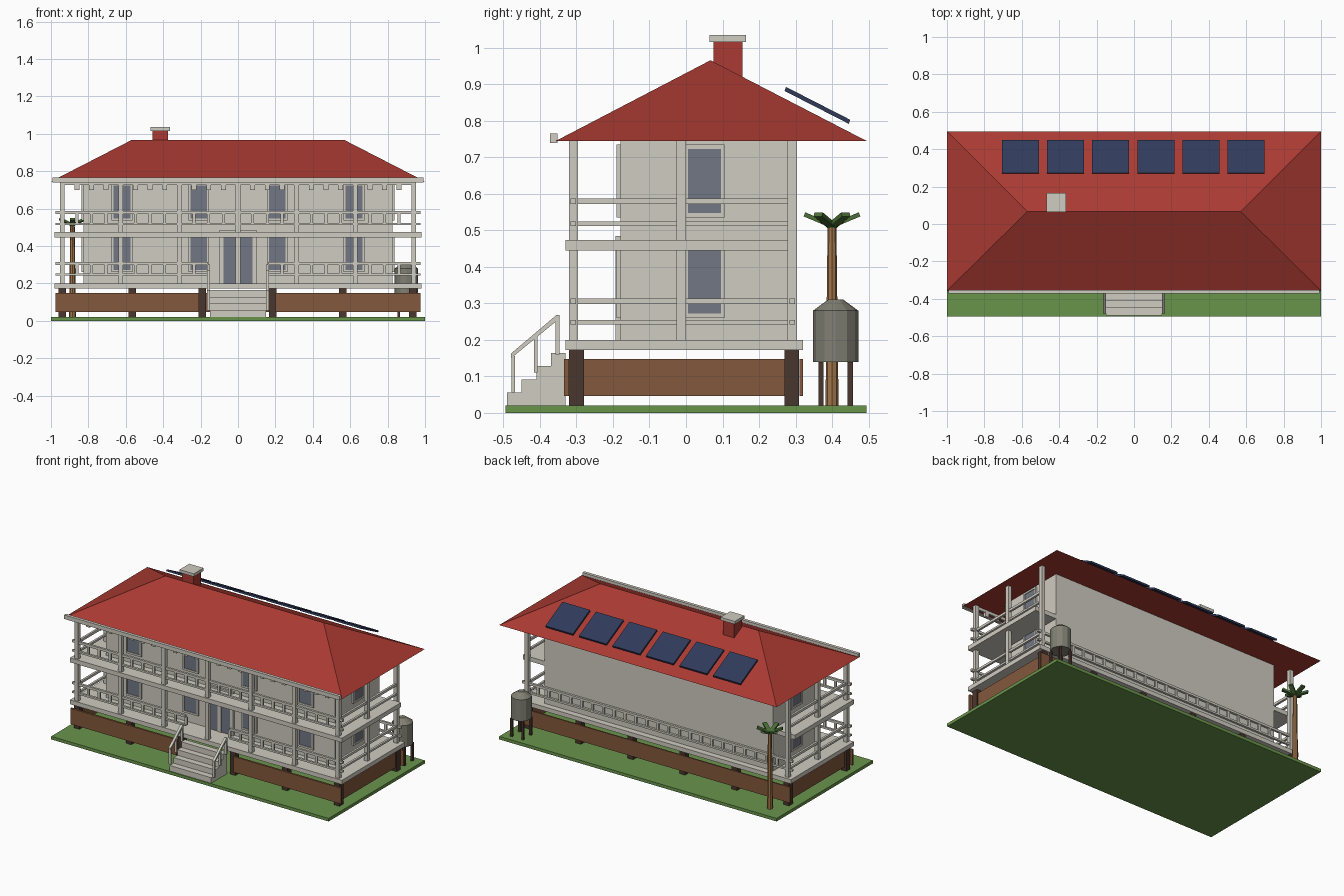
import bpy, bmesh, math
from mathutils import Matrix, Vector

if "Cube" in bpy.data.objects:
    bpy.data.objects.remove(bpy.data.objects["Cube"])


def mat(name, rgb):
    m = bpy.data.materials.new(name)
    lin = [(c / 255 / 12.92) if c < 10 else ((c / 255 + 0.055) / 1.055) ** 2.4 for c in rgb]
    m.diffuse_color = (*lin, 1)
    m.use_nodes = True
    m.node_tree.nodes["Principled BSDF"].inputs["Base Color"].default_value = m.diffuse_color
    return m


CREAM = mat("cream paint", (208, 204, 193))
RED = mat("roof red", (170, 58, 50))
GRASS = mat("grass green", (105, 148, 75))
BROWN = mat("skirt brown", (132, 88, 60))
DARK = mat("dark timber", (74, 54, 46))
GLASS = mat("window glass", (114, 119, 132))
NAVY = mat("solar navy", (48, 58, 90))
TRUNK = mat("palm trunk tan", (163, 118, 74))
LEAF = mat("palm leaf green", (75, 112, 55))
GREY = mat("tank grey", (130, 128, 115))


def finish(name, bm, material):
    bmesh.ops.recalc_face_normals(bm, faces=bm.faces)
    me = bpy.data.meshes.new(name)
    bm.to_mesh(me)
    bm.free()
    me.materials.append(material)
    ob = bpy.data.objects.new(name, me)
    bpy.context.collection.objects.link(ob)
    return ob


def boxes(name, material, items):
    """One object from boxes given as (x0, x1, y0, y1, z0, z1)."""
    bm = bmesh.new()
    for x0, x1, y0, y1, z0, z1 in items:
        m = Matrix.Translation(((x0 + x1) / 2, (y0 + y1) / 2, (z0 + z1) / 2))
        bmesh.ops.create_cube(bm, size=1, matrix=m @ Matrix.Diagonal((x1 - x0, y1 - y0, z1 - z0, 1)))
    return finish(name, bm, material)


def prism(name, material, profile, spans):
    """Extrude a (y, z) profile along x over each span."""
    bm = bmesh.new()
    for x0, x1 in spans:
        f = bm.faces.new([bm.verts.new((x0, y, z)) for y, z in profile])
        g = bmesh.ops.extrude_face_region(bm, geom=[f])["geom"]
        bmesh.ops.translate(bm, vec=(x1 - x0, 0, 0), verts=[v for v in g if isinstance(v, bmesh.types.BMVert)])
    return finish(name, bm, material)


def cone(name, material, x, y, z0, z1, r0, r1, n):
    bm = bmesh.new()
    bmesh.ops.create_cone(bm, cap_ends=True, segments=n, radius1=r0, radius2=r1, depth=z1 - z0,
                          matrix=Matrix.Translation((x, y, (z0 + z1) / 2)))
    return finish(name, bm, material)


# Ground, decks and house body
boxes("lawn", GRASS, [(-1, 1, -0.495, 0.495, 0, 0.02)])
boxes("lower_deck", CREAM, [(-0.98, 0.98, -0.33, 0.32, 0.172, 0.2)])
boxes("upper_deck", CREAM, [(-0.98, 0.98, -0.33, 0.279, 0.445, 0.474)])
boxes("house_walls", CREAM, [(-0.825, 0.825, -0.18, 0.28, 0.2, 0.745)])

# Foundation posts and timber skirt
px = [-0.94 + 0.375 * i for i in range(6)]
boxes("foundation_posts", DARK, [(x - 0.02, x + 0.02, y - 0.02, y + 0.02, 0.02, 0.172)
                                 for x in px for y in (-0.3, 0.29)])
boxes("skirt", BROWN, [(-0.975, -0.208, -0.334, -0.321, 0.046, 0.148),
                       (0.2, 0.975, -0.334, -0.321, 0.046, 0.148),
                       (-0.975, 0.975, 0.311, 0.32, 0.046, 0.148),
                       (-0.948, -0.935, -0.32, 0.31, 0.046, 0.148),
                       (0.935, 0.948, -0.32, 0.31, 0.046, 0.148)])

# Veranda posts
BAY = 0.94 / 3
front_x = [BAY * i for i in range(-3, 4)]
w = 0.0125
post_xy = [(x, -0.308) for x in front_x] + [(s * 0.94, y) for s in (-1, 1) for y in (-0.013, 0.291)]
boxes("veranda_posts", CREAM, [(x - w, x + w, y - w, y + w, 0.2, 0.745) for x, y in post_xy])

# Railings: front on both levels, sides on both levels, back on the lower level only
LOW, HIGH = ((0.242, 0.254), (0.299, 0.314)), ((0.512, 0.524), (0.572, 0.588))
rails = []
for z0, z1 in LOW:
    rails += [(-0.975, -0.16, -0.316, -0.302, z0, z1), (0.16, 0.975, -0.316, -0.302, z0, z1),
              (-0.975, 0.975, 0.284, 0.298, z0, z1)]
for z0, z1 in HIGH:
    rails.append((-0.975, 0.975, -0.316, -0.302, z0, z1))
for z0, z1 in LOW + HIGH:
    rails += [(s * 0.94 - 0.007, s * 0.94 + 0.007, -0.3, 0.285, z0, z1) for s in (-1, 1)]
boxes("railings", CREAM, rails)

balusters = []
for i in range(-12, 13):
    x = i * BAY / 4
    b = (x - 0.008, x + 0.008)
    balusters.append((*b, -0.314, -0.304, 0.52, 0.575))
    balusters.append((*b, 0.286, 0.296, 0.25, 0.302))
    if abs(x) > 0.15:
        balusters.append((*b, -0.314, -0.304, 0.25, 0.302))
boxes("balusters", CREAM, balusters)

# Eave fascia with hanging fretwork blocks
boxes("fascia", CREAM, [(-0.993, 0.993, -0.372, -0.352, 0.74, 0.766)])
boxes("fretwork", CREAM, [(-0.94, 0.94, -0.314, -0.302, 0.727, 0.745)] +
      [(i * BAY / 4 - 0.013, i * BAY / 4 + 0.013, -0.316, -0.3, 0.7, 0.73) for i in range(-11, 12)])

# Windows on front and both ends, frame as four bars around a glass plate
frames, panes = [], []
for zc in (0.635, 0.36):
    for xc in (-0.62, -0.21, 0.21, 0.62):
        for a, b, c, d in ((-0.055, -0.045, -0.1, 0.1), (0.045, 0.055, -0.1, 0.1),
                           (-0.045, 0.045, 0.088, 0.1), (-0.045, 0.045, -0.1, -0.088)):
            frames.append((xc + a, xc + b, -0.191, -0.18, zc + c, zc + d))
        panes.append((xc - 0.045, xc + 0.045, -0.187, -0.18, zc - 0.088, zc + 0.088))
    for s in (-1, 1):
        x0, x1, x2 = s * 0.825, s * 0.836, s * 0.832
        for a, b, c, d in ((-0.055, -0.045, -0.1, 0.1), (0.045, 0.055, -0.1, 0.1),
                           (-0.045, 0.045, 0.088, 0.1), (-0.045, 0.045, -0.1, -0.088)):
            frames.append((min(x0, x1), max(x0, x1), 0.051 + a, 0.051 + b, zc + c, zc + d))
        panes.append((min(x0, x2), max(x0, x2), 0.006, 0.096, zc - 0.088, zc + 0.088))
boxes("window_frames", CREAM, frames)
boxes("window_panes", GLASS, panes)

# Double front door
boxes("door_frame", CREAM, [(-0.1, -0.078, -0.193, -0.18, 0.2, 0.445), (0.078, 0.1, -0.193, -0.18, 0.2, 0.445),
                            (-0.012, 0.012, -0.193, -0.18, 0.2, 0.445), (-0.1, 0.1, -0.193, -0.18, 0.474, 0.485)])
boxes("door_glass", GLASS, [(-0.078, -0.012, -0.188, -0.18, 0.2, 0.445), (0.012, 0.078, -0.188, -0.18, 0.2, 0.445)])

# Front steps and sloping handrails
profile = [(-0.33, 0.02), (-0.49, 0.02)]
for i in range(4):
    z = 0.056 + 0.036 * i
    profile += [(-0.49 + 0.04 * i, z), (-0.45 + 0.04 * i, z)]
prism("front_steps", CREAM, profile, [(-0.15, 0.15)])
sides = [(-0.166, -0.15), (0.15, 0.166)]
prism("stair_handrails", CREAM, [(-0.479, 0.15), (-0.347, 0.258), (-0.347, 0.268), (-0.355, 0.268), (-0.479, 0.163)], sides)
boxes("stair_rail_posts", CREAM, [(a, b, y - 0.005, y + 0.005, z, z + 0.1) for a, b in sides
                                  for y, z in ((-0.473, 0.056), (-0.412, 0.11), (-0.352, 0.16))])

# Hip roof
bm = bmesh.new()
c = [bm.verts.new(p) for p in ((-1, -0.357, 0.745), (1, -0.357, 0.745), (1, 0.495, 0.745), (-1, 0.495, 0.745))]
l, r = bm.verts.new((-0.57, 0.067, 0.966)), bm.verts.new((0.57, 0.067, 0.966))
for f in ((c[0], c[1], r, l), (c[1], c[2], r), (c[2], c[3], l, r), (c[3], c[0], l), c):
    bm.faces.new(f)
finish("hip_roof", bm, RED)

# Chimney
boxes("chimney", RED, [(-0.456, -0.375, 0.075, 0.155, 0.85, 1.016)])
boxes("chimney_cap", CREAM, [(-0.467, -0.364, 0.065, 0.165, 1.016, 1.035)])

# Tilted solar panels
prism("solar_panels", NAVY, [(0.27, 0.882), (0.274, 0.893), (0.45, 0.803), (0.446, 0.792)],
      [(-0.707 + 0.2415 * i, -0.509 + 0.2415 * i) for i in range(6)])

# Water tank on legs
TX, TY = 0.9, 0.41
cone("water_tank", GREY, TX, TY, 0.14, 0.28, 0.062, 0.062, 12)
cone("tank_lid", GREY, TX, TY, 0.28, 0.311, 0.062, 0.02, 12)
boxes("tank_legs", DARK, [(TX + a - 0.007, TX + a + 0.007, TY + b - 0.007, TY + b + 0.007, 0.02, 0.14)
                          for a in (-0.04, 0.04) for b in (-0.04, 0.04)])

# Palm tree with upward tilted fronds
PX, PY = -0.885, 0.4
cone("palm_trunk", TRUNK, PX, PY, 0.02, 0.515, 0.018, 0.012, 8)
bm = bmesh.new()
for i in range(6):
    m = (Matrix.Translation((PX, PY, 0.512)) @ Matrix.Rotation(i * math.pi / 3 + math.pi / 6, 4, 'Z')
         @ Matrix.Rotation(-0.4, 4, 'Y') @ Matrix.Translation((0.041, 0, 0)) @ Matrix.Diagonal((0.082, 0.026, 0.012, 1)))
    bmesh.ops.create_cube(bm, size=1, matrix=m)
finish("palm_fronds", bm, LEAF)
